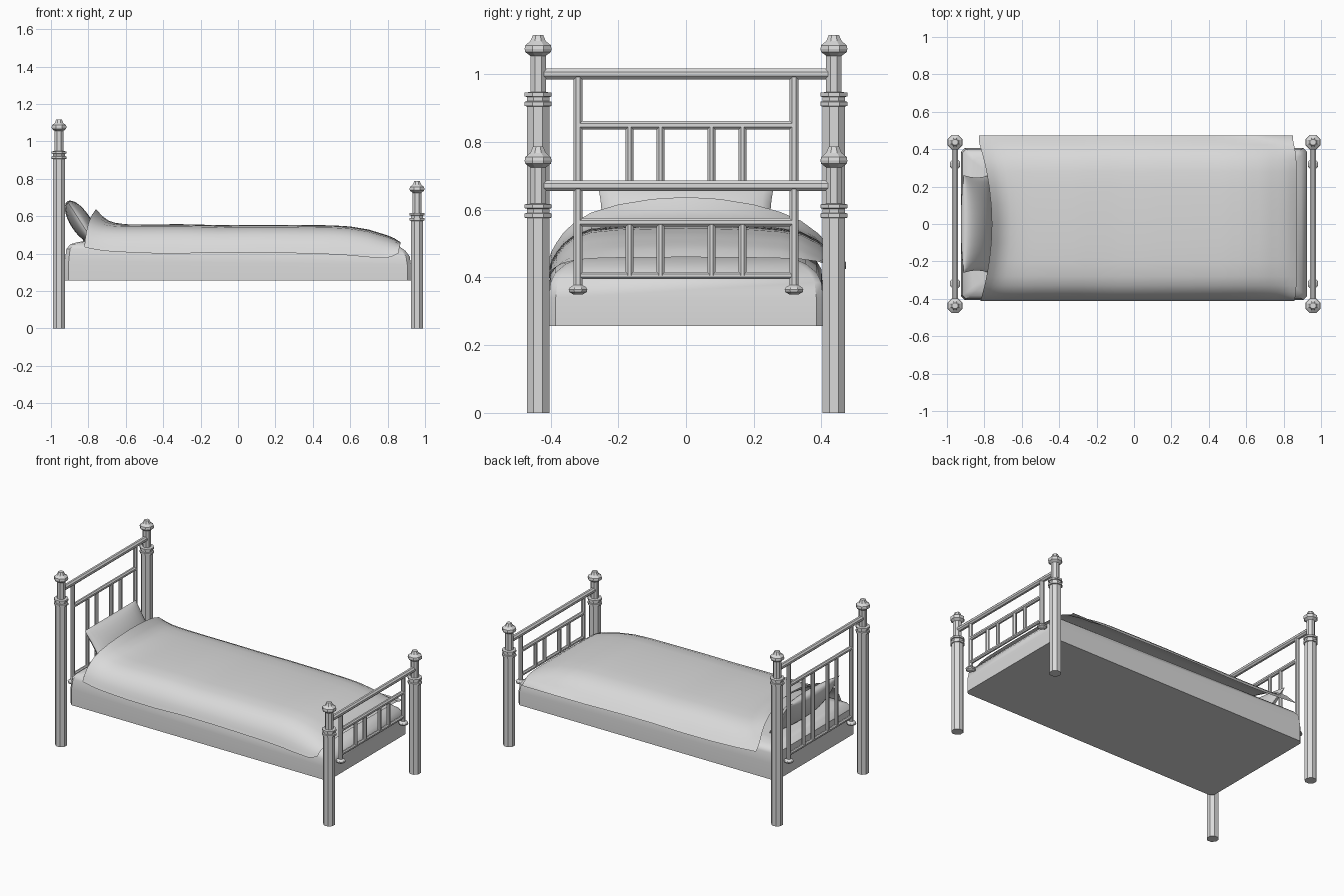
import bpy, bmesh, math
from mathutils import Vector

if "Cube" in bpy.data.objects:
    bpy.data.objects.remove(bpy.data.objects["Cube"])

grey = bpy.data.materials.new("light grey")
grey.diffuse_color = (0.7, 0.7, 0.7, 1)
grey.use_nodes = True
grey.node_tree.nodes["Principled BSDF"].inputs["Base Color"].default_value = grey.diffuse_color


def finish(name, bm, smooth=None, recalc=True):
    if recalc:
        bmesh.ops.recalc_face_normals(bm, faces=bm.faces[:])
    me = bpy.data.meshes.new(name)
    bm.to_mesh(me)
    bm.free()
    me.materials.append(grey)
    ob = bpy.data.objects.new(name, me)
    bpy.context.collection.objects.link(ob)
    if smooth:
        bpy.ops.object.select_all(action='DESELECT')
        ob.select_set(True)
        bpy.context.view_layer.objects.active = ob
        bpy.ops.object.shade_smooth_by_angle(angle=math.radians(smooth))
    return ob


def loft(bm, rings):
    """Skin closed rings of points and cap both ends."""
    vs = [[bm.verts.new(p) for p in ring] for ring in rings]
    n = len(vs[0])
    for a, b in zip(vs, vs[1:]):
        for i in range(n):
            j = (i + 1) % n
            bm.faces.new((a[i], a[j], b[j], b[i]))
    bm.faces.new(vs[0][::-1])
    bm.faces.new(vs[-1])


def lathe(name, x, y, profile, sides=8):
    bm = bmesh.new()
    loft(bm, [[(x + r * math.cos((i + .5) * math.tau / sides),
                y + r * math.sin((i + .5) * math.tau / sides), z)
               for i in range(sides)] for r, z in profile])
    return finish(name, bm)


def rail(name, x, z, half, r, sides=8):
    bm = bmesh.new()
    loft(bm, [[(x + r * math.cos((i + .5) * math.tau / sides), y,
                z + r * math.sin((i + .5) * math.tau / sides))
               for i in range(sides)] for y in (-half, half)])
    return finish(name, bm)


def lerp_table(table, x):
    for (x0, *a), (x1, *b) in zip(table, table[1:]):
        if x <= x1:
            t = max(0, (x - x0) / (x1 - x0))
            return [p + (q - p) * t for p, q in zip(a, b)]
    return list(table[-1][1:])


# head and foot frames: posts, rails, slats
TOP = [(.036, .905), (.043, .907), (.043, .919), (.036, .921), (.036, .933),
       (.043, .935), (.043, .946), (.025, .948), (.025, 1.055), (.041, 1.066),
       (.043, 1.075), (.041, 1.086), (.025, 1.098), (.022, 1.104), (.016, 1.117)]
for end, x, drop, mid in (("head", -.957, 0, .85), ("foot", .957, .33, .563)):
    for side, s in (("front", -1), ("back", 1)):
        lathe(f"{end}_post_{side}", x, s * .437,
              [(.036, 0)] + [(r, z - drop) for r, z in TOP])
        # outer upright with knob foot
        lathe(f"{end}_upright_{side}", x, s * .319,
              [(.015, .35), (.028, .357), (.03, .364), (.026, .371),
               (.014, .378), (.014, 1 - drop)])
        for k, y in enumerate((.075, .167)):
            lathe(f"{end}_slat_{side}_{k}", x, s * y,
                  [(.0125, .406), (.0125, mid)])
    rail(f"{end}_top_rail", x, 1.001 - drop, .425, .017)
    rail(f"{end}_middle_rail", x, mid, .319, .0135)
    rail(f"{end}_bottom_rail", x, .406, .319, .0115)

# mattress: box with a softly rounded top, slightly higher at the head
bm = bmesh.new()
rings = []
for z, hx, hy, lift in ((.257, .925, .405, 0), (.34, .925, .405, .02),
                        (.385, .918, .4, .04), (.415, .895, .385, .035),
                        (.44, .86, .355, .02), (.46, .8, .31, .01)):
    c = .02
    rings.append([(px, py, z + (lift if px < 0 else 0)) for px, py in (
        (-hx, -hy + c), (-hx + c, -hy), (hx - c, -hy), (hx, -hy + c),
        (hx, hy - c), (hx - c, hy), (-hx + c, hy), (-hx, hy - c))])
loft(bm, rings)
finish("mattress", bm, 35)

# blanket: cross-section (y, height share) swept along the bed
SECTION = [(-.413, 0), (-.405, .14), (-.397, .3), (-.382, .47), (-.362, .64),
           (-.33, .8), (-.28, .92), (-.2, .97), (-.1, .99), (0, 1), (.1, .99),
           (.2, .97), (.28, .93), (.34, .86), (.39, .7), (.425, .5),
           (.452, .32), (.472, .17)]
# x, top height, hem height
LENGTH = [(-.83, .55, .425), (-.7, .555, .412), (-.5, .556, .402),
          (-.3, .557, .4), (-.1, .552, .407), (.1, .554, .406),
          (.3, .553, .402), (.5, .551, .396), (.6, .545, .39),
          (.7, .528, .38), (.8, .497, .375), (.84, .48, .39),
          (.87, .46, .41)]
BUMP = [(-.76, 1), (-.73, .6), (-.7, .28), (-.65, .08), (-.58, 0)]
bm = bmesh.new()
N = 48
grid = []
for i in range(N + 1):
    u = i / N
    row = []
    for y, share in SECTION:
        q = min(1, (y / .44) ** 2)
        head, foot = -.83 + .07 * (1 - q), .87 - .02 * q ** 4
        x = head + (foot - head) * u
        top, hem = lerp_table(LENGTH, x)
        lift = lerp_table(BUMP, x - .07 * (1 - q) + .07)[0]
        z = hem + (top - hem) * share + .085 * (1 - q) * lift
        if y > 0:
            z = max(z, .425)
        row.append(bm.verts.new((x, y, z)))
    grid.append(row)
for a, b in zip(grid, grid[1:]):
    for j in range(len(SECTION) - 1):
        bm.faces.new((a[j], b[j], b[j + 1], a[j + 1]))
finish("blanket", bm, 60, recalc=False)

# pillow: cushion leaning on the headboard
bm = bmesh.new()
up, out, mid = Vector((-.54, 0, .84)), Vector((.84, 0, .54)), Vector((-.842, 0, .57))
n = 14
for s in (-1, 1):
    g = []
    for i in range(n + 1):
        u = -math.cos(math.pi * i / n)
        row = []
        for j in range(n + 1):
            v = -math.cos(math.pi * j / n)
            t = math.sqrt(max(0, (1 - u * u) * (1 - v * v)))
            w = .262 * (1 - .05 * (1 - v * v))
            p = mid + up * .13 * v + out * (s * .055 * t)
            row.append(bm.verts.new((p.x, u * w, p.z)))
        g.append(row)
    for a, b in zip(g, g[1:]):
        for j in range(n):
            bm.faces.new((a[j], b[j], b[j + 1], a[j + 1]))
bmesh.ops.remove_doubles(bm, verts=bm.verts[:], dist=.0005)
finish("pillow", bm, 50)
